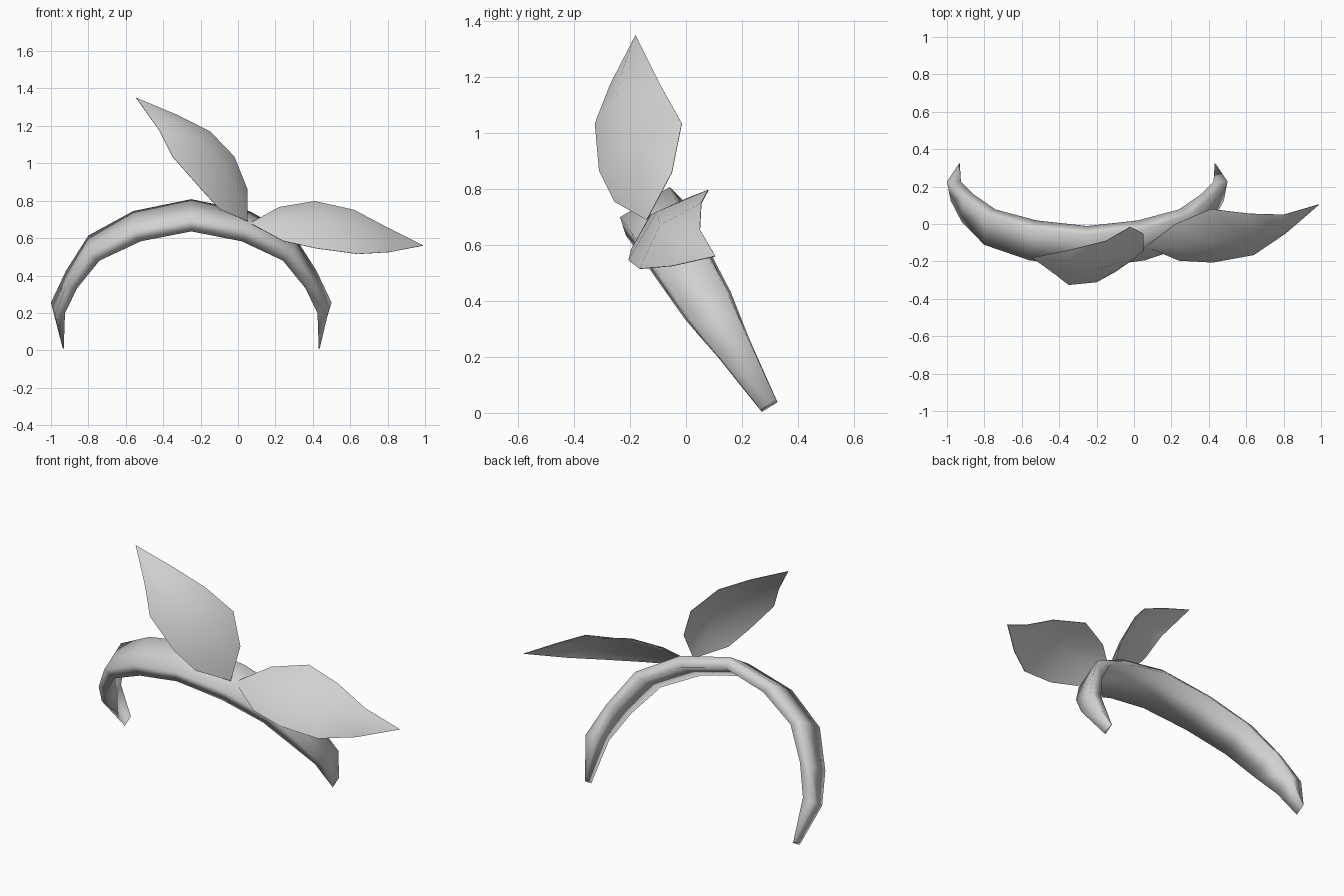
import bpy, bmesh
from mathutils import Vector

cube = bpy.data.objects.get("Cube")
if cube:
    bpy.data.objects.remove(cube)

GREY = (0.64, 0.64, 0.64, 1)
mat = bpy.data.materials.new("plain_grey")
mat.use_nodes = True
mat.diffuse_color = GREY
mat.node_tree.nodes["Principled BSDF"].inputs["Base Color"].default_value = GREY


def make_object(name, bm):
    bmesh.ops.recalc_face_normals(bm, faces=bm.faces)
    for f in bm.faces:
        f.smooth = True
    mesh = bpy.data.meshes.new(name)
    bm.to_mesh(mesh)
    bm.free()
    mesh.materials.append(mat)
    obj = bpy.data.objects.new(name, mesh)
    bpy.context.collection.objects.link(obj)
    return obj


# Headband: a tapering section, wider on the inside, swept along a leaning arch
UP = Vector((0, -0.52, 0.855))
ACROSS = Vector((0, 0.855, 0.52))
CENTRE = Vector((-0.25, 0, 0)) + ACROSS * 0.266
# outer x, outer height, inner x, inner height, outer width, inner width, front tuck
half = [
    (0.00, 0.72, 0.00, 0.655, 0.208, 0.24, 0),
    (0.31, 0.65, 0.27, 0.59, 0.195, 0.23, 0),
    (0.55, 0.50, 0.49, 0.465, 0.185, 0.215, 0),
    (0.67, 0.285, 0.61, 0.285, 0.165, 0.19, 0),
    (0.75, 0.10, 0.675, 0.11, 0.12, 0.13, 0.02),
    (0.688, -0.125, 0.682, -0.138, 0.066, 0.066, 0),
]
stations = [(-a, b, -c, d, w, v, -t) for a, b, c, d, w, v, t in half[:0:-1]] + half
bm = bmesh.new()
rings = []
for ox, oh, ix, ih, ow, iw, tuck in stations:
    corners = [(ox - tuck, oh, -ow), (ox, oh, ow), (ix, ih, iw), (ix, ih, -iw)]
    rings.append([bm.verts.new(CENTRE + Vector((x, 0, 0)) + UP * h + ACROSS * s / 2)
                  for x, h, s in corners])
for a, b in zip(rings, rings[1:]):
    for i in range(4):
        j = (i + 1) % 4
        bm.faces.new((a[i], a[j], b[j], b[i]))
bm.faces.new(rings[0])
bm.faces.new(rings[-1])
make_object("headband", bm)


# Leaves: two edges joined to a midrib raised towards the front
def leaf(name, base, tip, edge_a, edge_b, bulge):
    bm = bmesh.new()
    base_v, tip_v = bm.verts.new(base), bm.verts.new(tip)
    axis = Vector(tip) - Vector(base)
    rows = []
    for a, b in zip(edge_a, edge_b):
        a, b = Vector(a), Vector(b)
        normal = (a - b).cross(axis).normalized()
        if normal.z < 0:
            normal.negate()
        mid = (a + b) / 2 + normal * bulge * (a - b).length
        rows.append([bm.verts.new(p) for p in (a, mid, b)])
    for k in range(2):
        bm.faces.new((base_v, rows[0][k], rows[0][k + 1]))
        bm.faces.new((tip_v, rows[-1][k + 1], rows[-1][k]))
        for r, s in zip(rows, rows[1:]):
            bm.faces.new((r[k], s[k], s[k + 1], r[k + 1]))
    obj = make_object(name, bm)
    solid = obj.modifiers.new("thickness", "SOLIDIFY")
    solid.thickness = 0.003
    solid.offset = 0
    bpy.ops.object.select_all(action="DESELECT")
    obj.select_set(True)
    bpy.context.view_layer.objects.active = obj
    bpy.ops.object.modifier_apply(modifier="thickness")
    bpy.ops.object.shade_smooth_by_angle(angle=1.2)


leaf("upper_leaf", (0.05, -0.14, 0.69), (-0.545, -0.18, 1.35),
     [(0.05, -0.05, 0.86), (-0.02, -0.015, 1.035), (-0.15, -0.09, 1.17), (-0.33, -0.135, 1.26)],
     [(-0.1, -0.255, 0.755), (-0.2, -0.31, 0.865), (-0.35, -0.325, 1.035), (-0.42, -0.27, 1.175)],
     0.17)
leaf("side_leaf", (0.065, -0.12, 0.68), (0.99, 0.105, 0.56),
     [(0.22, 0.0, 0.765), (0.41, 0.08, 0.797), (0.62, 0.055, 0.75), (0.8, 0.05, 0.655)],
     [(0.24, -0.195, 0.585), (0.42, -0.205, 0.545), (0.64, -0.165, 0.515), (0.81, -0.05, 0.525)],
     0.17)
